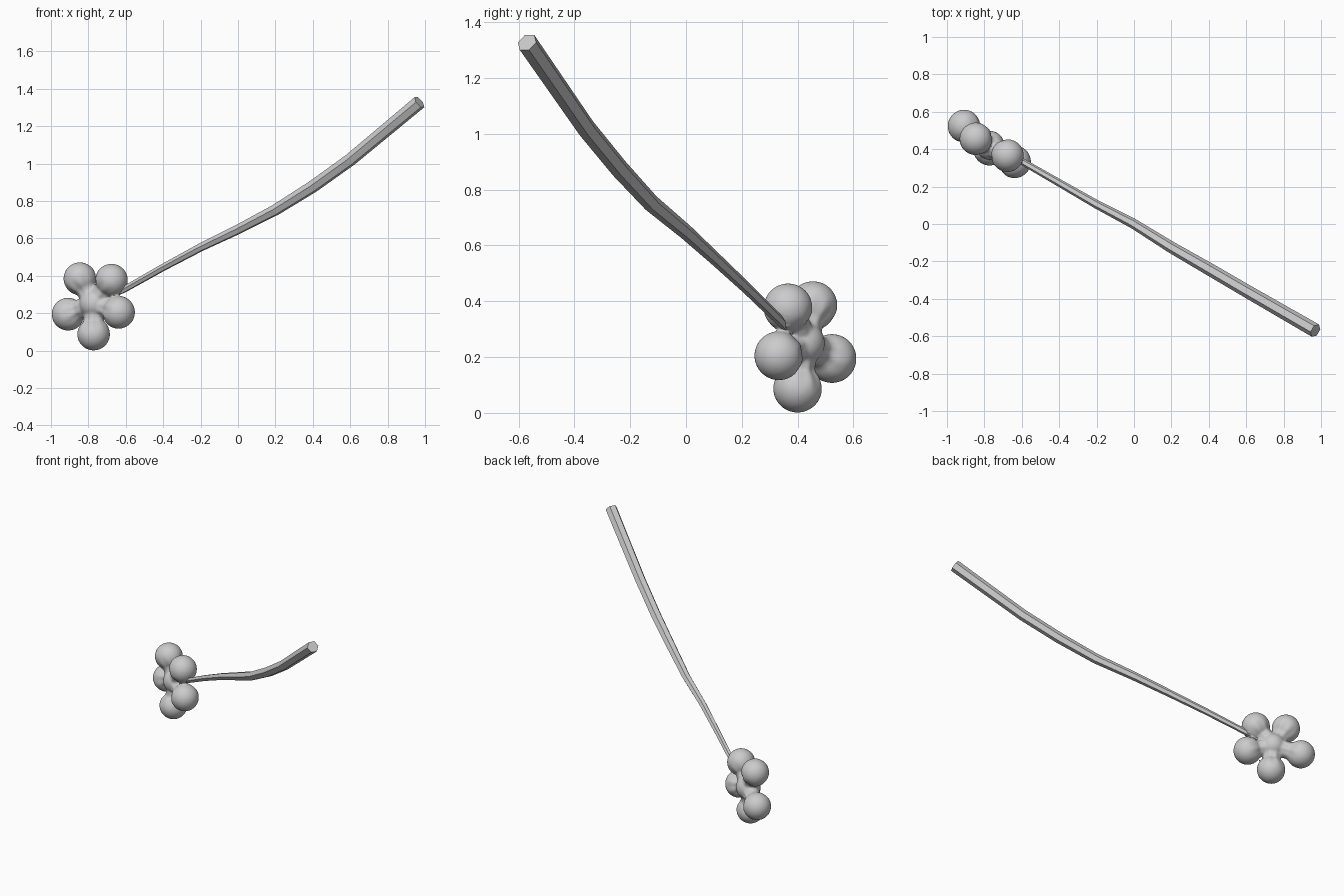
import bpy, bmesh, math
from mathutils import Vector

if "Cube" in bpy.data.objects:
    bpy.data.objects.remove(bpy.data.objects["Cube"])

CENTRE = Vector((-0.77, 0.42, 0.25))
NORMAL = Vector((0.55, 0.835, 0.0)).normalized()


def make_object(name, bm):
    bmesh.ops.recalc_face_normals(bm, faces=bm.faces)
    mesh = bpy.data.meshes.new(name)
    bm.to_mesh(mesh)
    bm.free()
    obj = bpy.data.objects.new(name, mesh)
    bpy.context.collection.objects.link(obj)
    return obj


def sweep(bm, rings):
    """Join equal-sized rings of points into a closed tube."""
    loops = [[bm.verts.new(p) for p in ring] for ring in rings]
    n = len(loops[0])
    for a, b in zip(loops, loops[1:]):
        for i in range(n):
            j = (i + 1) % n
            bm.faces.new((a[i], a[j], b[j], b[i]))
    bm.faces.new(loops[0])
    bm.faces.new(loops[-1])


# Stem: tapered six-sided tube along a gentle bend (x, y, z, radius)
path = [(-0.72, 0.39, 0.272, 0.015), (-0.60, 0.335, 0.332, 0.018),
        (-0.40, 0.22, 0.445, 0.020), (-0.20, 0.105, 0.552, 0.023),
        (0.0, 0.0, 0.648, 0.027), (0.20, -0.125, 0.752, 0.031),
        (0.40, -0.24, 0.877, 0.034), (0.60, -0.357, 1.02, 0.035),
        (0.97, -0.57, 1.328, 0.038)]
pts = [Vector(p[:3]) for p in path]
rings = []
for k, p in enumerate(pts):
    t = (pts[min(k + 1, len(pts) - 1)] - pts[max(k - 1, 0)]).normalized()
    side = t.cross(Vector((0, 0, 1))).normalized()
    up = side.cross(t)
    r = path[k][3]
    rings.append([p + (side * math.cos(a) + up * math.sin(a)) * r
                  for a in (math.radians(60 * i) for i in range(6))])
bm = bmesh.new()
sweep(bm, rings)
make_object("stem", bm)

# Flower head: five bulbous creased petals around a domed centre
petals = [(-0.908, 0.523, 0.195), (-0.845, 0.455, 0.384),
          (-0.677, 0.366, 0.376), (-0.639, 0.333, 0.205),
          (-0.772, 0.40, 0.089)]
BULB, NECK = 0.088, 0.055
bm = bmesh.new()
for tip in petals:
    axis = Vector(tip) - CENTRE
    length = axis.length
    axis.normalize()
    side = axis.cross(NORMAL).normalized()
    face = side.cross(axis)
    rings = []
    for k in range(25):
        # distance along the petal: narrow neck swelling to a round bulb
        s = k / 24
        d = (length + BULB) * math.sin(s * math.pi / 2)
        ball = math.sqrt(max(BULB ** 2 - (d - length) ** 2, 1e-6))
        neck = NECK if d < length else 0.0
        r = max(ball, neck)
        crease = 0.13 * max(0.0, 1 - abs(d - 0.10) / 0.07)
        ring = []
        for i in range(32):
            a = math.tau * i / 32
            groove = 1 - crease * abs(math.sin(a)) * (0.5 + 0.5 * math.cos(8 * a))
            ring.append(CENTRE + axis * d
                        + (side * math.cos(a) + face * math.sin(a)) * r * groove)
        rings.append(ring)
    sweep(bm, rings)

# Domed centre
dome = bmesh.ops.create_uvsphere(bm, u_segments=32, v_segments=16, radius=0.078)
for v in dome["verts"]:
    v.co += CENTRE
flower = make_object("flower_head", bm)

# Blend the petals into one soft surface
remesh = flower.modifiers.new("blend", 'REMESH')
remesh.mode = 'VOXEL'
remesh.voxel_size = 0.006
remesh.use_smooth_shade = True
soften = flower.modifiers.new("soften", 'SMOOTH')
soften.factor = 0.5
soften.iterations = 8

# Small knuckle where the stem meets the petals
bm = bmesh.new()
bmesh.ops.create_icosphere(bm, subdivisions=2, radius=0.022)
for v in bm.verts:
    v.co += Vector((-0.632, 0.365, 0.325))
knuckle = make_object("stem_knuckle", bm)
for poly in knuckle.data.polygons:
    poly.use_smooth = True
